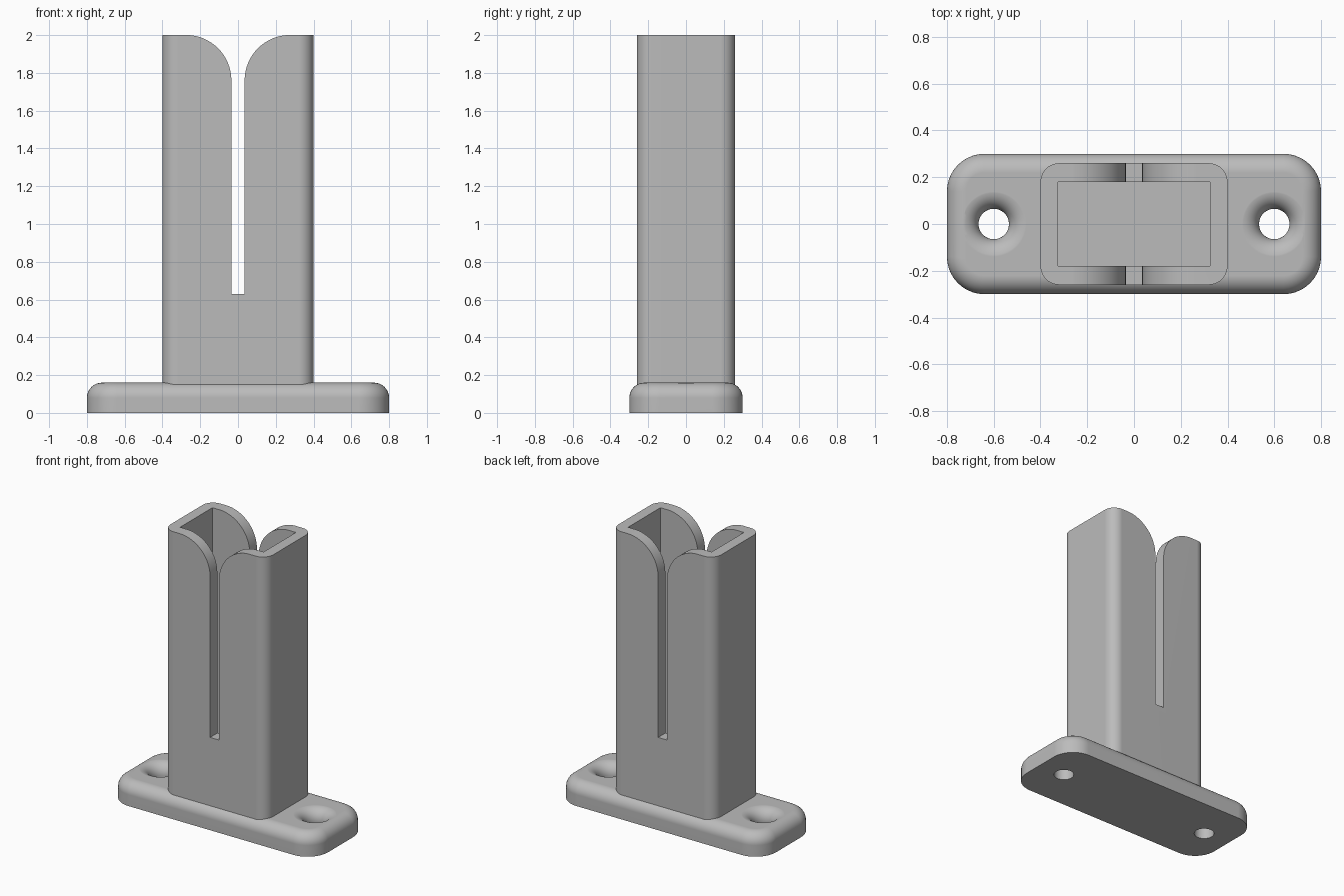
import bpy, bmesh
from math import sin, cos, pi, radians
from mathutils import Matrix, Vector

if "Cube" in bpy.data.objects:
    bpy.data.objects.remove(bpy.data.objects["Cube"], do_unlink=True)

grey = bpy.data.materials.new("plain grey")
grey.use_nodes = True
GREY = (0.5, 0.5, 0.5, 1)
grey.diffuse_color = GREY
grey.node_tree.nodes["Principled BSDF"].inputs["Base Color"].default_value = GREY


def arc(cx, cy, r, start, end, steps):
    """Points along an arc, angles in degrees."""
    angles = [radians(start + (end - start) * i / steps) for i in range(steps + 1)]
    return [(cx + r * cos(a), cy + r * sin(a)) for a in angles]


def rounded_rect(hx, hy, r, steps=10):
    corners = [(1, 1, 0), (-1, 1, 90), (-1, -1, 180), (1, -1, 270)]
    return [p for sx, sy, a in corners
            for p in arc(sx * (hx - r), sy * (hy - r), r, a, a + 90, steps)]


def add_object(name, bm):
    bmesh.ops.recalc_face_normals(bm, faces=bm.faces)
    mesh = bpy.data.meshes.new(name)
    bm.to_mesh(mesh)
    bm.free()
    mesh.materials.append(grey)
    obj = bpy.data.objects.new(name, mesh)
    bpy.context.collection.objects.link(obj)
    return obj


def loft(name, rings):
    """Closed solid through rings of 3D points."""
    bm = bmesh.new()
    loops = [[bm.verts.new(p) for p in ring] for ring in rings]
    n = len(loops[0])
    for a, b in zip(loops, loops[1:]):
        for i in range(n):
            j = (i + 1) % n
            bm.faces.new((a[i], a[j], b[j], b[i]))
    bm.faces.new(loops[0])
    bm.faces.new(loops[-1])
    return add_object(name, bm)


def cut(obj, cutters):
    """Subtract the cutters, bake the result and remove the cutters."""
    for c in cutters:
        c.hide_render = True
        mod = obj.modifiers.new("cut", "BOOLEAN")
        mod.operation, mod.solver, mod.object = "DIFFERENCE", "EXACT", c
    graph = bpy.context.evaluated_depsgraph_get()
    baked = bpy.data.meshes.new_from_object(obj.evaluated_get(graph))
    obj.modifiers.clear()
    obj.data = baked
    for c in cutters:
        bpy.data.objects.remove(c, do_unlink=True)


def finish(obj):
    bpy.ops.object.select_all(action="DESELECT")
    obj.select_set(True)
    bpy.context.view_layer.objects.active = obj
    bpy.ops.object.shade_smooth_by_angle(angle=radians(30))
    mod = obj.modifiers.new("even shading", "WEIGHTED_NORMAL")
    mod.keep_sharp = True


# Mounting base: rounded plate with a filleted top edge
FILLET, THICK = 0.08, 0.16
levels = [(0, 0)] + [(FILLET - x, z) for x, z in
                     arc(0, THICK - FILLET, FILLET, 0, 90, 10)]
base = loft("mounting_base", [
    [(x, y, z) for x, y in rounded_rect(0.8 - inset, 0.3 - inset, 0.16 - inset)]
    for inset, z in levels])

# Screw holes with flared mouths
HOLE = 0.065
flare = arc(HOLE + FILLET, THICK - FILLET + 0.0005, FILLET, 180, 90, 10)
flare = [(HOLE, -0.1)] + flare + [(HOLE + FILLET, 0.3)]
turns = [2 * pi * i / 48 for i in range(48)]
cut(base, [loft("hole_cutter", [
    [(side * 0.6 + r * cos(a), r * sin(a), z) for a in turns] for r, z in flare])
    for side in (-1, 1)])
finish(base)

# Upright socket: rounded outside, square inside
outline = rounded_rect(0.4, 0.26, 0.08)
socket = loft("upright_socket", [[(x, y, z) for x, y in outline] for z in (0.14, 2)])

bm = bmesh.new()
bmesh.ops.create_cube(bm, size=1, matrix=Matrix.Translation((0, 0, 1.1))
                      @ Matrix.Diagonal((0.65, 0.36, 2.2, 1)))
cavity = add_object("cavity_cutter", bm)

# Slot through front and back, flaring out at the rim
SLOT, R = 0.035, 0.24
half = [(SLOT, 0.63)] + arc(SLOT + R, 2 - R + 0.0005, R, 180, 90, 16) + [(SLOT + R, 2.2)]
slot_profile = half + [(-x, z) for x, z in reversed(half)]
slot = loft("slot_cutter", [[(x, y, z) for x, z in slot_profile] for y in (-0.5, 0.5)])
cut(socket, [cavity, slot])
finish(socket)
